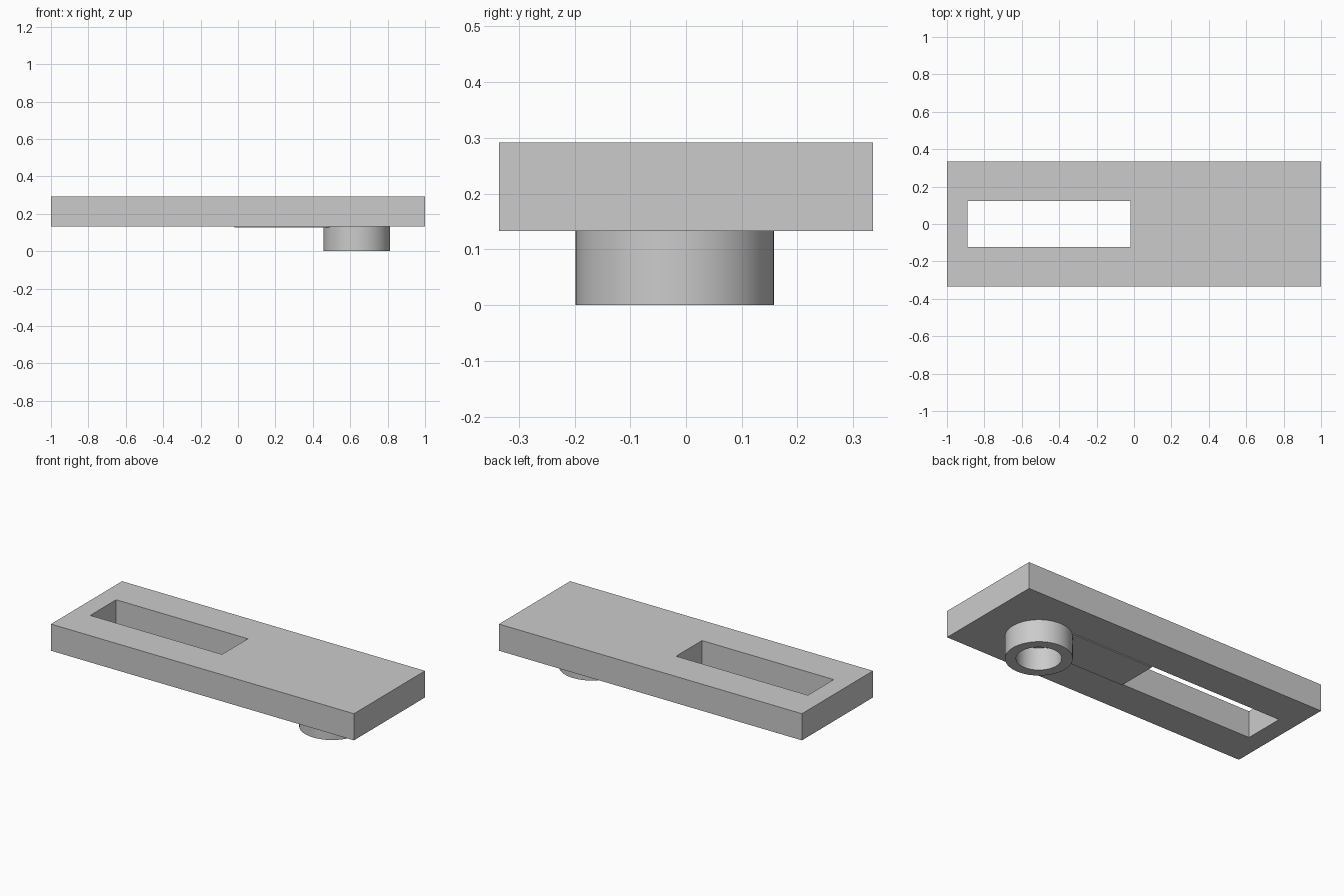
import bpy
import bmesh
from math import cos, sin, tau, radians

cube = bpy.data.objects.get("Cube")
if cube:
    bpy.data.objects.remove(cube, do_unlink=True)

grey = bpy.data.materials.new("light grey")
grey.use_nodes = True
grey.diffuse_color = (0.6, 0.6, 0.6, 1)
grey.node_tree.nodes["Principled BSDF"].inputs["Base Color"].default_value = grey.diffuse_color


def rectangle(x0, x1, half_y):
    return [(x0, -half_y), (x1, -half_y), (x1, half_y), (x0, half_y)]


def circle(cx, cy, r, sides=64):
    return [(cx + r * cos(tau * i / sides), cy + r * sin(tau * i / sides)) for i in range(sides)]


def finish(name, bm):
    bmesh.ops.recalc_face_normals(bm, faces=bm.faces)
    mesh = bpy.data.meshes.new(name)
    bm.to_mesh(mesh)
    bm.free()
    mesh.materials.append(grey)
    obj = bpy.data.objects.new(name, mesh)
    bpy.context.collection.objects.link(obj)
    return obj


def hollow_prism(name, outer, inner, z0, z1):
    """Upright prism with a through hole; both outlines have equal point counts."""
    bm = bmesh.new()
    loops = [[bm.verts.new((x, y, z)) for x, y in outline]
             for outline, z in ((outer, z0), (outer, z1), (inner, z1), (inner, z0))]
    n = len(outer)
    for k, a in enumerate(loops):
        b = loops[(k + 1) % 4]
        for i in range(n):
            j = (i + 1) % n
            bm.faces.new((a[i], a[j], b[j], b[i]))
    return finish(name, bm)


def prism(name, outline, z0, z1):
    bm = bmesh.new()
    face = bm.faces.new([bm.verts.new((x, y, z0)) for x, y in outline])
    top = bmesh.ops.extrude_face_region(bm, geom=[face], use_keep_orig=True)["geom"]
    bmesh.ops.translate(bm, vec=(0, 0, z1 - z0),
                        verts=[v for v in top if isinstance(v, bmesh.types.BMVert)])
    return finish(name, bm)


UNDERSIDE = 0.133
SLOT_END = -0.02
SLOT_HALF = 0.122

# Flat bar with a rectangular through slot
hollow_prism("slotted_plate", rectangle(-1, 1, 0.335),
             rectangle(-0.89, SLOT_END, SLOT_HALF), UNDERSIDE, 0.292)

# Thin raised strip joining the slot to the collar
prism("underside_strip", rectangle(SLOT_END, 0.53, SLOT_HALF), 0.127, UNDERSIDE)

# Round hollow collar under the plate
collar = hollow_prism("round_collar", circle(0.635, -0.02, 0.178),
                      circle(0.635, -0.02, 0.12), 0, UNDERSIDE)
bpy.ops.object.select_all(action="DESELECT")
collar.select_set(True)
bpy.context.view_layer.objects.active = collar
bpy.ops.object.shade_smooth_by_angle(angle=radians(30))
